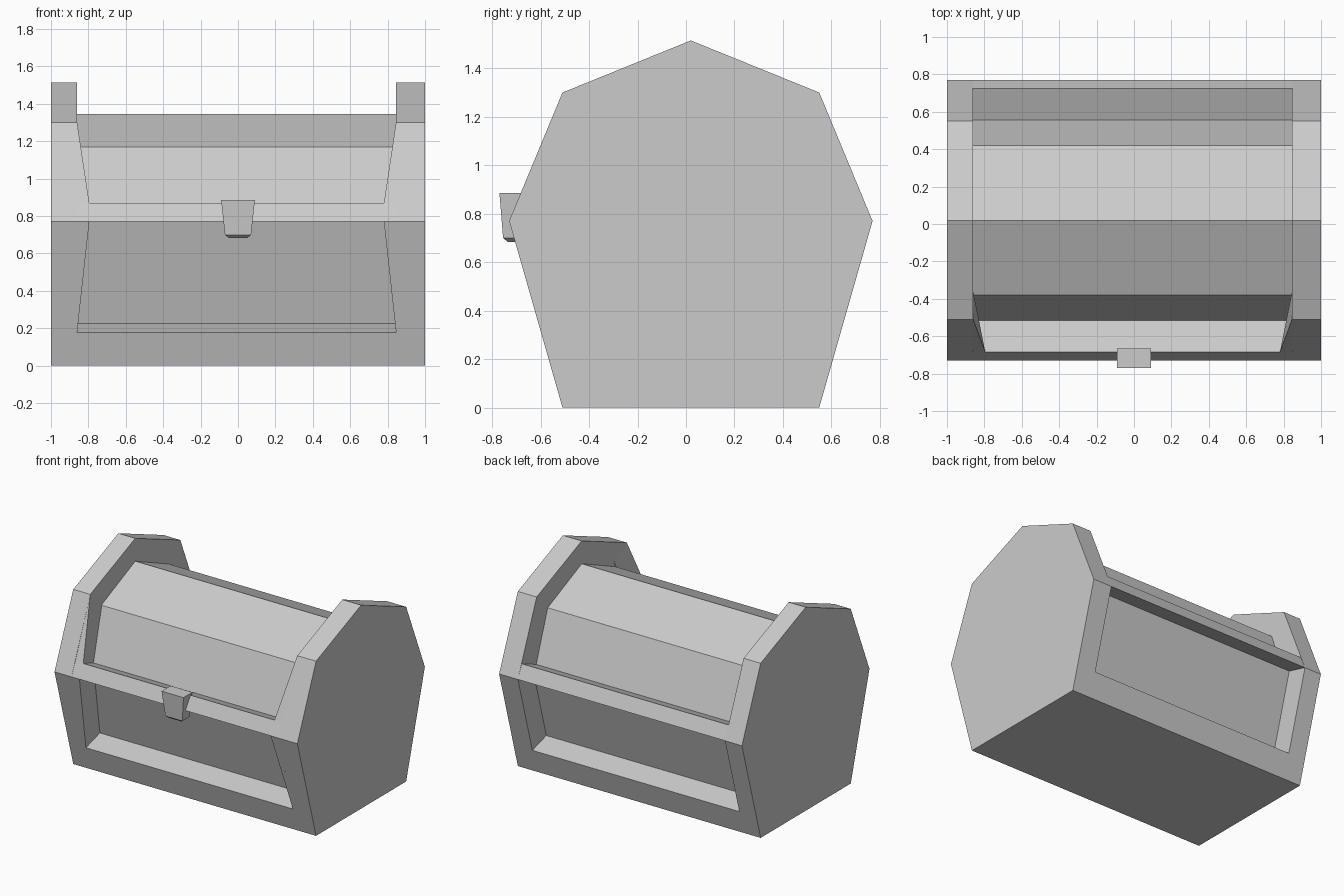
import bpy
import bmesh

cube = bpy.data.objects.get("Cube")
if cube:
    bpy.data.objects.remove(cube, do_unlink=True)

grey = bpy.data.materials.new("plain_grey")
grey.use_nodes = True
colour = (0.6, 0.6, 0.6, 1)
grey.diffuse_color = colour
grey.node_tree.nodes["Principled BSDF"].inputs["Base Color"].default_value = colour

MID_Y = 0.02                  # symmetry plane of the barrel
LEFT, RIGHT = 0.845, -0.86    # inner faces of the two end caps


def loft(name, rings, closed=True):
    """Skin a list of equal-length rings into a flat-shaded object."""
    bm = bmesh.new()
    loops = [[bm.verts.new(p) for p in ring] for ring in rings]
    for a, b in zip(loops, loops[1:]):
        for i in range(len(a)):
            j = (i + 1) % len(a)
            bm.faces.new((a[i], a[j], b[j], b[i]))
    if closed:
        bm.faces.new(loops[0])
        bm.faces.new(loops[-1])
    bmesh.ops.recalc_face_normals(bm, faces=bm.faces)
    mesh = bpy.data.meshes.new(name)
    bm.to_mesh(mesh)
    bm.free()
    mesh.materials.append(grey)
    obj = bpy.data.objects.new(name, mesh)
    bpy.context.collection.objects.link(obj)
    return obj


def mirrored(half):
    """Complete a front half profile (bottom to peak) across the middle."""
    back = [(2 * MID_Y - y, z) for y, z in reversed(half) if y != MID_Y]
    return half + back


def prism(name, profile, x0, x1, closed=True):
    return loft(name, [[(x, y, z) for y, z in profile] for x in (x0, x1)], closed)


# Seven-sided end caps
cap = mirrored([(-0.51, 0), (-0.73, 0.77), (-0.51, 1.3), (MID_Y, 1.515)])
prism("left_end_cap", cap, LEFT, 1)
prism("right_end_cap", cap, -1, RIGHT)

# Chest body: base band, recessed lower panel, ridge lip, recessed lid
body = mirrored([(-0.51, 0), (-0.561, 0.178), (-0.396, 0.225), (-0.565, 0.816),
                 (-0.73, 0.77), (-0.685, 0.87), (-0.515, 0.8), (-0.38, 1.17),
                 (MID_Y, 1.345)])
prism("chest_body", body, RIGHT, LEFT, closed=False)

# Tapered gussets that narrow the front openings towards the ridge
for side, edge, s in (("left", LEFT, 1), ("right", RIGHT, -1)):
    tip = edge - s * 0.065
    loft(side + "_lower_gusset", [
        [(edge, -0.561, 0.178), (edge, -0.73, 0.77), (tip, -0.73, 0.77)],
        [(edge, -0.396, 0.225), (edge, -0.565, 0.816), (tip, -0.565, 0.816)]])
    inner_tip = edge - s * 0.03
    loft(side + "_upper_gusset", [
        [(edge, -0.51, 1.3), (edge, -0.685, 0.87), (tip, -0.685, 0.87)],
        [(edge, -0.36, 1.22), (edge, -0.515, 0.8), (inner_tip, -0.515, 0.8)]])

# Latch: tapered block with a chamfered bottom
sections = [(0.885, 0.09, -0.77, -0.665), (0.7, 0.07, -0.755, -0.67),
            (0.683, 0.05, -0.735, -0.685)]
loft("latch", [[(-w, f, z), (w, f, z), (w, b, z), (-w, b, z)]
               for z, w, f, b in sections])
